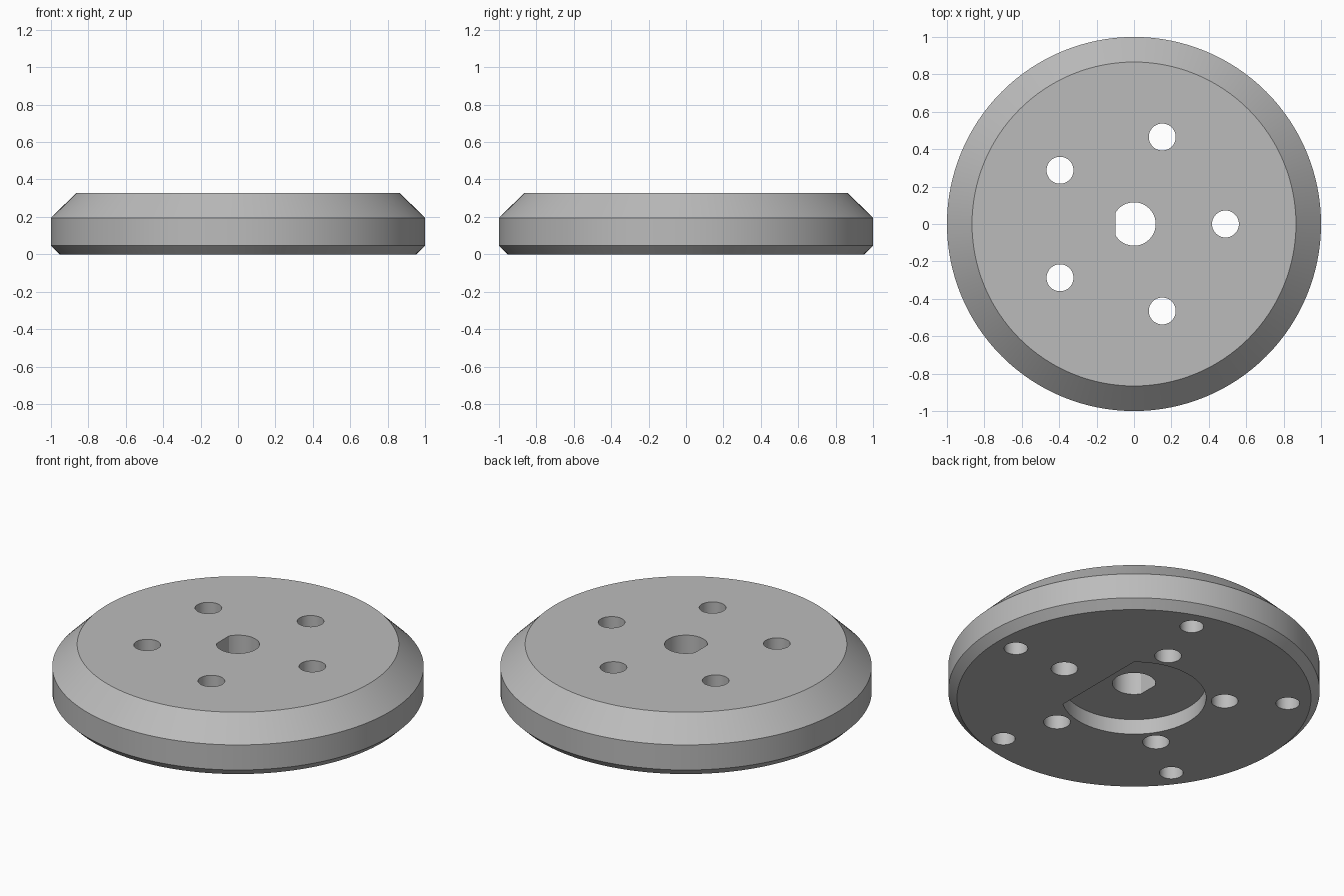
import bpy, bmesh, math

if "Cube" in bpy.data.objects:
    bpy.data.objects.remove(bpy.data.objects["Cube"])

grey = bpy.data.materials.new("mid_grey")
grey.diffuse_color = (0.5, 0.5, 0.5, 1)
grey.use_nodes = True
grey.node_tree.nodes["Principled BSDF"].inputs["Base Color"].default_value = grey.diffuse_color


def make_object(name, bm):
    bmesh.ops.recalc_face_normals(bm, faces=bm.faces[:])
    mesh = bpy.data.meshes.new(name)
    bm.to_mesh(mesh)
    bm.free()
    mesh.materials.append(grey)
    obj = bpy.data.objects.new(name, mesh)
    bpy.context.collection.objects.link(obj)
    return obj


def stack(name, rings):
    """Closed solid from equal-length outlines, bottom to top."""
    bm = bmesh.new()
    rows = [[bm.verts.new(p) for p in ring] for ring in rings]
    n = len(rows[0])
    for low, high in zip(rows, rows[1:]):
        for i in range(n):
            j = (i + 1) % n
            bm.faces.new((low[i], low[j], high[j], high[i]))
    bm.faces.new(rows[0][::-1])
    bm.faces.new(rows[-1])
    return make_object(name, bm)


def ring(r, z, n, cx=0, cy=0, start=0, sweep=math.tau):
    """Full circle, or an arc whose ends join in a straight chord."""
    closed = abs(sweep - math.tau) < 1e-6
    steps = n if closed else n - 1
    return [(cx + r * math.cos(start + sweep * i / steps),
             cy + r * math.sin(start + sweep * i / steps), z) for i in range(n)]


def prism(name, r, z0, z1, n=40, **kw):
    return stack(name, [ring(r, z0, n, **kw), ring(r, z1, n, **kw)])


# Chamfered disc body
disc = stack("disc", [ring(r, z, 128) for r, z in
                      ((0.953, 0), (1, 0.046), (1, 0.195), (0.866, 0.327))])

# D-shaped bore (flat on -x) and D-shaped underside recess (flat on +x)
a = math.acos(0.10 / 0.116)
b = math.acos(0.25 / 0.388)
cutters = [
    prism("bore_cutter", 0.116, -0.1, 0.5, 48,
          start=a - math.pi, sweep=math.tau - 2 * a),
    prism("recess_cutter", 0.388, -0.1, 0.09, 64,
          start=b, sweep=math.tau - 2 * b),
]
# Five through holes, and five blind holes further out on the underside
for i in range(5):
    t = math.tau * i / 5
    c, s = math.cos(t), math.sin(t)
    cutters.append(prism("through_hole_cutter", 0.072, -0.1, 0.5,
                         cx=0.489 * c, cy=0.489 * s))
    cutters.append(prism("blind_hole_cutter", 0.064, -0.1, 0.17,
                         cx=0.83 * c, cy=0.83 * s))

# Cut the holes and drop the cutters
bpy.context.view_layer.objects.active = disc
disc.select_set(True)
for cutter in cutters:
    mod = disc.modifiers.new("cut", 'BOOLEAN')
    mod.operation = 'DIFFERENCE'
    mod.solver = 'EXACT'
    mod.object = cutter
    bpy.ops.object.modifier_apply(modifier=mod.name)
    bpy.data.objects.remove(cutter, do_unlink=True)

bpy.ops.object.shade_smooth_by_angle(angle=math.radians(25))
